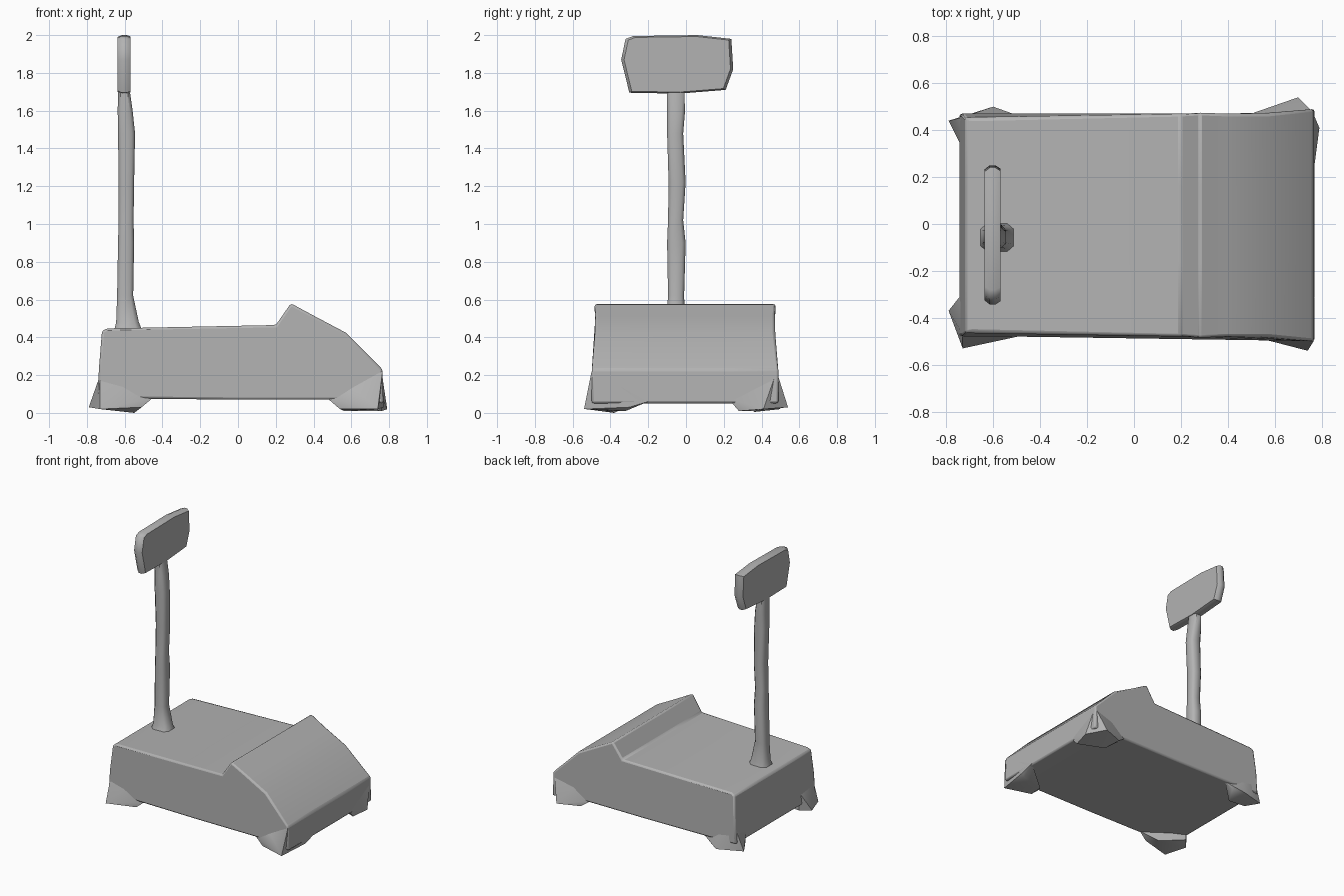
import bpy, bmesh, math
from mathutils import Vector

grey = bpy.data.materials.new("mid grey")
grey.diffuse_color = (0.45, 0.45, 0.45, 1)


def finish(name, bm, bevel=0.0, angle=40):
    bmesh.ops.recalc_face_normals(bm, faces=bm.faces[:])
    mesh = bpy.data.meshes.new(name)
    bm.to_mesh(mesh)
    bm.free()
    mesh.materials.append(grey)
    ob = bpy.data.objects.new(name, mesh)
    bpy.context.collection.objects.link(ob)
    if bevel:
        mod = ob.modifiers.new("soft edges", 'BEVEL')
        mod.width = bevel
        mod.segments = 2
        mod.limit_method = 'ANGLE'
        mod.angle_limit = math.radians(35)
    mesh.shade_smooth()
    mesh.set_sharp_from_angle(angle=math.radians(angle))
    return ob


def loft(name, rings, **kw):
    """Skin a list of equal-length closed rings and cap both ends."""
    bm = bmesh.new()
    vs = [[bm.verts.new(p) for p in ring] for ring in rings]
    n = len(vs[0])
    for a, b in zip(vs, vs[1:]):
        for i in range(n):
            j = (i + 1) % n
            bm.faces.new((a[i], a[j], b[j], b[i]))
    bm.faces.new(vs[0])
    bm.faces.new(vs[-1])
    return finish(name, bm, **kw)


def hull(name, points, **kw):
    bm = bmesh.new()
    for p in points:
        bm.verts.new(p)
    res = bmesh.ops.convex_hull(bm, input=bm.verts[:])
    loose = {v for v in res["geom_interior"] if isinstance(v, bmesh.types.BMVert)}
    bmesh.ops.delete(bm, geom=list(loose), context='VERTS')
    return finish(name, bm, **kw)


# platform body with the sloped console: side profile (x, z, outward flare)
profile = [(-0.745, 0.08, 0.0), (-0.735, 0.25, 0.0), (-0.72, 0.435, -0.015),
           (-0.69, 0.447, -0.02), (0.20, 0.465, 0.0), (0.28, 0.58, 0.005),
           (0.40, 0.515, 0.0), (0.57, 0.425, 0.0), (0.765, 0.23, 0.02),
           (0.77, 0.05, 0.02), (0.50, 0.07, 0.0), (0.0, 0.07, 0.0),
           (-0.50, 0.075, 0.0)]
rings = []
for y, f in ((-0.48, -1), (-0.16, 0), (0.16, 0), (0.47, 1)):
    rings.append([(x, y + f * flare, z) for x, z, flare in profile])
loft("platform_body", rings, bevel=0.012)

# four splayed corner feet
hull("back_left_foot", [(-0.79, 0.44, 0.03), (-0.60, 0.50, 0.02), (-0.52, 0.46, 0.04),
     (-0.57, 0.36, 0.005), (-0.73, 0.34, 0.03), (-0.73, 0.455, 0.19),
     (-0.73, 0.32, 0.15), (-0.60, 0.46, 0.15), (-0.46, 0.45, 0.08)])
hull("front_left_foot", [(-0.79, -0.37, 0.03), (-0.73, -0.53, 0.02), (-0.51, -0.48, 0.03),
     (-0.55, -0.38, 0.0), (-0.73, -0.30, 0.04), (-0.73, -0.47, 0.20),
     (-0.735, -0.30, 0.17), (-0.60, -0.475, 0.15), (-0.45, -0.47, 0.08)])
hull("back_right_foot", [(0.70, 0.54, 0.03), (0.79, 0.41, 0.02), (0.54, 0.48, 0.03),
     (0.57, 0.36, 0.01), (0.76, 0.28, 0.01), (0.76, 0.48, 0.22),
     (0.765, 0.22, 0.08), (0.60, 0.475, 0.16), (0.47, 0.46, 0.08)])
hull("front_right_foot", [(0.74, -0.54, 0.02), (0.77, -0.30, 0.03), (0.54, -0.48, 0.02),
     (0.56, -0.36, 0.01), (0.74, -0.32, 0.01), (0.765, -0.50, 0.22),
     (0.77, -0.20, 0.06), (0.60, -0.485, 0.14), (0.47, -0.47, 0.08)])

# upright post: (z, x0, x1, y0, y1)
levels = [(0.42, -0.66, -0.50, -0.13, 0.01), (0.48, -0.645, -0.525, -0.105, -0.005),
          (0.62, -0.64, -0.555, -0.095, -0.01), (0.90, -0.635, -0.55, -0.10, -0.002),
          (1.02, -0.632, -0.553, -0.095, -0.015), (1.22, -0.632, -0.55, -0.092, -0.002),
          (1.48, -0.635, -0.545, -0.10, -0.015), (1.60, -0.637, -0.558, -0.10, -0.005),
          (1.72, -0.635, -0.575, -0.10, -0.01)]
post = []
for z, x0, x1, y0, y1 in levels:
    cx, cy, rx, ry = (x0 + x1) / 2, (y0 + y1) / 2, (x1 - x0) / 2, (y1 - y0) / 2
    post.append([(cx + rx * sx, cy + ry * sy, z) for sx, sy in
                 ((-1, -.6), (-.6, -1), (.6, -1), (1, -.6),
                  (1, .6), (.6, 1), (-.6, 1), (-1, .6))])
loft("post", post, angle=50)

# display head: outline in (y, z), pulled in a little at its front and back rims
outline = [(-0.30, 1.695), (-0.04, 1.69), (0.21, 1.71), (0.25, 1.82), (0.24, 1.98),
           (0.06, 2.0), (-0.28, 1.995), (-0.32, 1.98), (-0.343, 1.87)]
centre = Vector((-0.04, 1.85))
head = []
for x, s in ((-0.637, 0.94), (-0.615, 1.0), (-0.59, 1.0), (-0.568, 0.95)):
    head.append([(x, centre.x + (y - centre.x) * s, centre.y + (z - centre.y) * s)
                 for y, z in outline])
loft("display_head", head, angle=50)
